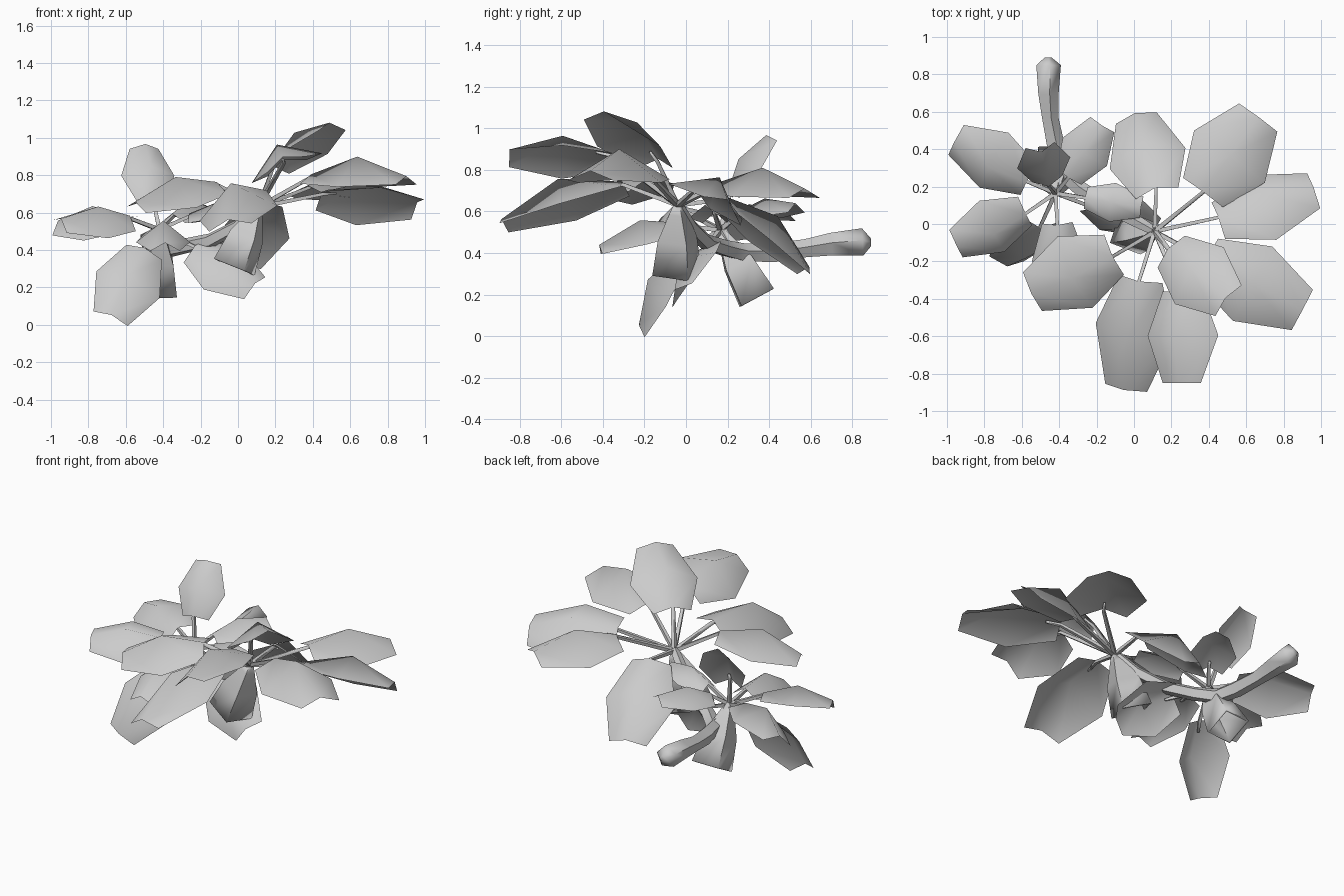
import bpy, bmesh, math
from mathutils import Vector, Matrix

if "Cube" in bpy.data.objects:
    bpy.data.objects.remove(bpy.data.objects["Cube"])

grey = bpy.data.materials.new("plain grey")
grey.diffuse_color = (0.6, 0.6, 0.6, 1)
grey.use_nodes = True
grey.node_tree.nodes["Principled BSDF"].inputs["Base Color"].default_value = grey.diffuse_color


def finish(name, bm, angle=60):
    me = bpy.data.meshes.new(name)
    bm.to_mesh(me)
    bm.free()
    me.materials.append(grey)
    ob = bpy.data.objects.new(name, me)
    bpy.context.collection.objects.link(ob)
    bpy.ops.object.select_all(action='DESELECT')
    ob.select_set(True)
    bpy.context.view_layer.objects.active = ob
    bpy.ops.object.shade_smooth_by_angle(angle=math.radians(angle))
    return ob


def tube(bm, path, radii, sides, caps=True, spin=0):
    """Sweep a regular polygon along a path."""
    pts = [Vector(p) for p in path]
    rings = []
    side = None
    for i, p in enumerate(pts):
        d = (pts[min(i + 1, len(pts) - 1)] - pts[max(i - 1, 0)]).normalized()
        if side is None:
            side = d.orthogonal()
        side = (side - d * side.dot(d)).normalized()
        up = d.cross(side)
        rings.append([bm.verts.new(p + radii[i] * (math.cos(a) * side + math.sin(a) * up))
                      for a in [spin + 2 * math.pi * k / sides for k in range(sides)]])
    for a, b in zip(rings, rings[1:]):
        for k in range(sides):
            j = (k + 1) % sides
            bm.faces.new((a[k], a[j], b[j], b[k]))
    if caps:
        bm.faces.new(rings[0][::-1])
        bm.faces.new(rings[-1])


def leaf(name, hub, base, tip, width, roll):
    """Thin stalk plus a domed six-cornered blade."""
    hub, base, tip = Vector(hub), Vector(base), Vector(tip)
    axis = tip - base
    length = axis.length
    a = axis.normalized()
    n = Vector((0, 0, 1))
    n = (n - a * n.dot(a)).normalized()
    n = Matrix.Rotation(roll, 3, a) @ n
    s = a.cross(n)
    bm = bmesh.new()
    # rows: position along, half width, ridge height, edge height
    rows = []
    for t, w, ridge, edge in ((0, .28, .025, -.025), (.48, .5, .22 * length, -.06 * length),
                              (1, .27, .03, -.015)):
        c = base + axis * t
        rows.append([bm.verts.new(c - s * w * width + n * edge),
                     bm.verts.new(c + n * ridge),
                     bm.verts.new(c + s * w * width + n * edge)])
    for r, q in zip(rows, rows[1:]):
        for k in range(2):
            bm.faces.new((r[k], r[k + 1], q[k + 1], q[k]))
    bmesh.ops.recalc_face_normals(bm, faces=bm.faces)
    # stalk runs a little way under the blade
    tube(bm, [hub, base + n * .01, base + axis * .15 + n * .025], [.016, .012, .008], 4)
    finish(name, bm, 89)


def closed_leaf(name, hub, tip, size, spin):
    """Hanging rolled-up leaf: square tube widening to an open end."""
    hub, tip = Vector(hub), Vector(tip)
    bm = bmesh.new()
    tube(bm, [hub, hub.lerp(tip, .12), hub.lerp(tip, .5), tip],
         [.025, .045, size * .8, size], 4, False, spin)
    ob = finish(name, bm, 40)
    mod = ob.modifiers.new("thickness", 'SOLIDIFY')
    mod.thickness = .012


# Woody branch and its side twig
bm = bmesh.new()
tube(bm, [(-.46, .89, .45), (-.46, .85, .45), (-.46, .70, .44), (-.45, .57, .42), (-.42, .42, .40),
          (-.39, .28, .40), (-.29, .19, .42), (-.15, .10, .45), (0, .02, .53), (.11, -.04, .64)],
     [.02, .07, .058, .046, .05, .046, .042, .04, .036, .026], 5)
tube(bm, [(-.39, .27, .40), (-.41, .21, .44), (-.42, .165, .52)], [.04, .034, .024], 5)
finish("branch", bm)

# Leaves: blade base, blade tip, width, roll
HIGH_HUB = (.11, -.04, .63)
high = [
    ((.12, .18, .65), (.01, .575, .31), .42, 0),
    ((.37, .17, .72), (.665, .57, .68), .47, 0),
    ((.19, -.14, .83), (.50, -.405, 1.055), .40, 0),
    ((.03, -.30, .72), (-.045, -.88, .535), .43, .2),
    ((.25, -.36, .86), (.25, -.85, .87), .41, .4),
    ((.45, .03, .69), (.96, .185, .63), .42, -.5),
    ((.39, -.19, .78), (.90, -.46, .765), .45, 0),
    ((-.11, -.17, .74), (-.545, -.365, .63), .43, -.15),
]
LOW_HUB = (-.42, .165, .51)
low = [
    ((-.46, .22, .68), (-.50, .41, .95), .29, 0),
    ((-.57, .23, .56), (-.955, .445, .53), .36, -.4),
    ((-.58, .06, .56), (-.95, -.11, .54), .33, -.4),
    ((-.50, .00, .40), (-.68, -.20, .04), .37, -.7),
    ((-.41, .00, .52), (-.39, -.41, .41), .29, 0),
    ((-.35, .25, .57), (-.17, .53, .61), .28, 0),
    ((-.26, .14, .57), (.04, .09, .60), .21, 0),
    ((-.23, .10, .41), (.09, -.03, .205), .35, .8),
]
for label, hub, table in (("high_leaf", HIGH_HUB, high), ("low_leaf", LOW_HUB, low)):
    for i, row in enumerate(table):
        leaf(f"{label}_{i + 1}", hub, *row)

# Rolled leaves hanging under each cluster
closed_leaf("high_rolled_leaf", HIGH_HUB, (-.02, -.045, .31), .13, .3)
closed_leaf("low_rolled_leaf", LOW_HUB, (-.42, .34, .185), .125, 0)
